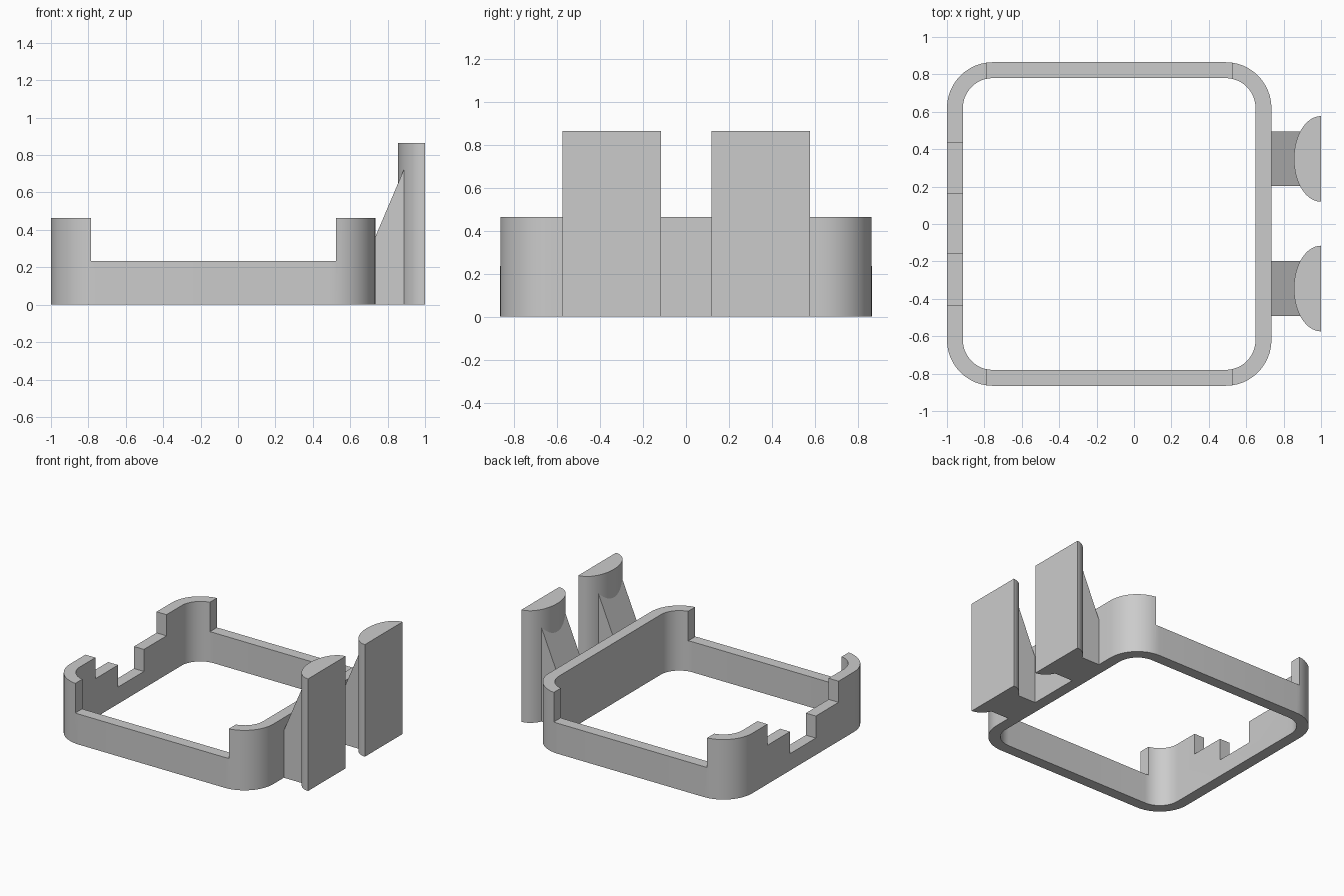
import bpy, bmesh
from math import sin, cos, pi

cube = bpy.data.objects.get("Cube")
if cube:
    bpy.data.objects.remove(cube, do_unlink=True)

grey = bpy.data.materials.new("plain grey")
grey.use_nodes = True
colour = (0.6, 0.6, 0.6, 1)
grey.diffuse_color = colour
grey.node_tree.nodes["Principled BSDF"].inputs["Base Color"].default_value = colour

X0, X1, Y = -1.0, 0.735, 0.865      # outer frame limits
WALL, RADIUS, HEIGHT = 0.085, 0.245, 0.463


def add_object(name, bm):
    bmesh.ops.recalc_face_normals(bm, faces=bm.faces[:])
    mesh = bpy.data.meshes.new(name)
    bm.to_mesh(mesh)
    bm.free()
    mesh.materials.append(grey)
    obj = bpy.data.objects.new(name, mesh)
    bpy.context.collection.objects.link(obj)
    return obj


def smooth(obj):
    bpy.ops.object.select_all(action='DESELECT')
    obj.select_set(True)
    bpy.context.view_layer.objects.active = obj
    bpy.ops.object.shade_smooth_by_angle(angle=pi / 6)


def prism(name, points, offset):
    """Extrude a flat outline along an offset."""
    bm = bmesh.new()
    face = bm.faces.new([bm.verts.new(p) for p in points])
    result = bmesh.ops.extrude_face_region(bm, geom=[face], use_keep_orig=True)
    verts = [g for g in result["geom"] if isinstance(g, bmesh.types.BMVert)]
    bmesh.ops.translate(bm, verts=verts, vec=offset)
    return add_object(name, bm)


def block(name, x0, x1, y0, y1, z0, z1):
    return prism(name, [(x0, y0, z0), (x1, y0, z0), (x1, y1, z0), (x0, y1, z0)],
                 (0, 0, z1 - z0))


def rounded_outline(inset, steps=12):
    r = RADIUS - inset
    corners = [(X1, Y, 0), (X0, Y, 1), (X0, -Y, 2), (X1, -Y, 3)]
    pts = []
    for x, y, quarter in corners:
        cx = x - RADIUS if x > 0 else x + RADIUS
        cy = y - RADIUS if y > 0 else y + RADIUS
        for i in range(steps + 1):
            a = (quarter + i / steps) * pi / 2
            pts.append((cx + r * cos(a), cy + r * sin(a)))
    return pts


# Rounded rectangular frame
bm = bmesh.new()
rings = [[bm.verts.new((x, y, z)) for x, y in rounded_outline(inset)]
         for inset, z in ((0, 0), (0, HEIGHT), (WALL, HEIGHT), (WALL, 0))]
count = len(rings[0])
for k in range(4):
    a, b = rings[k], rings[(k + 1) % 4]
    for i in range(count):
        j = (i + 1) % count
        bm.faces.new((a[i], a[j], b[j], b[i]))
frame = add_object("frame", bm)

# Long openings front and back, stepped opening in the -x wall
cutters = [
    block("long_opening_cutter", -0.785, 0.525, -1, 1, 0.235, 1),
    block("upper_step_cutter", -1.2, -0.8, -0.432, 0.435, 0.30, 1),
    block("lower_step_cutter", -1.2, -0.8, -0.155, 0.16, 0.13, 1.1),
]
bpy.context.view_layer.objects.active = frame
for cutter in cutters:
    mod = frame.modifiers.new("opening", 'BOOLEAN')
    mod.operation = 'DIFFERENCE'
    mod.solver = 'EXACT'
    mod.object = cutter
    bpy.ops.object.modifier_apply(modifier=mod.name)
    bpy.data.objects.remove(cutter, do_unlink=True)
smooth(frame)

# Half-elliptical posts with sloped braces joining them to the frame
for side, cy in (("front", -0.345), ("back", 0.348)):
    arc = [pi / 2 + pi * i / 32 for i in range(33)]
    post = prism(side + "_post",
                 [(1 + 0.145 * cos(a), cy + 0.229 * sin(a), 0) for a in arc],
                 (0, 0, 0.865))
    smooth(post)
    y0 = cy - 0.146
    prism(side + "_brace",
          [(X1 - 0.01, y0, 0), (0.89, y0, 0), (0.89, y0, 0.73), (X1, y0, 0.365),
           (X1 - 0.01, y0, 0.365)],
          (0, 0.292, 0))
